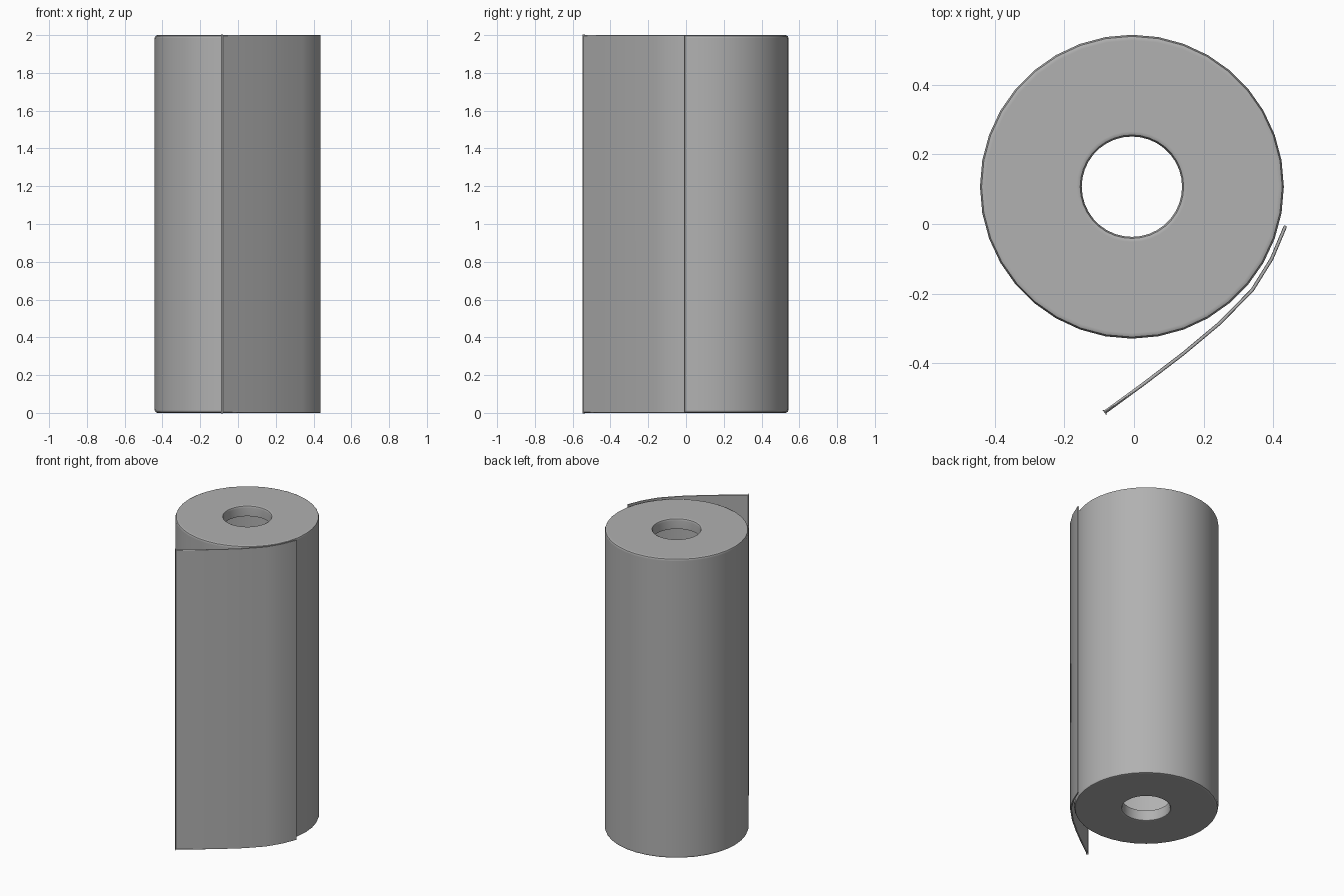
import bpy, bmesh, math
from mathutils import Vector

if "Cube" in bpy.data.objects:
    bpy.data.objects.remove(bpy.data.objects["Cube"])

CX, CY = -0.006, 0.107
SIDES = 36

grey = bpy.data.materials.new("mid_grey")
grey.diffuse_color = (0.44, 0.44, 0.44, 1)
grey.use_nodes = True
grey.node_tree.nodes["Principled BSDF"].inputs["Base Color"].default_value = grey.diffuse_color


def make_object(name, bm):
    bmesh.ops.recalc_face_normals(bm, faces=bm.faces)
    mesh = bpy.data.meshes.new(name)
    bm.to_mesh(mesh)
    bm.free()
    mesh.materials.append(grey)
    obj = bpy.data.objects.new(name, mesh)
    bpy.context.collection.objects.link(obj)
    bpy.ops.object.select_all(action='DESELECT')
    obj.select_set(True)
    bpy.context.view_layer.objects.active = obj
    bpy.ops.object.shade_smooth_by_angle(angle=math.radians(40))
    # Keep the large faces flat-looking beside the small bevels
    wn = obj.modifiers.new("weighted_normals", 'WEIGHTED_NORMAL')
    wn.keep_sharp = True
    wn.weight = 100
    return obj


# Roll: hollow lathe with rounded rims and a short lip inside each end hole
half = [(0.144, 0.07), (0.144, 0.016), (0.1485, 0.0047), (0.159, 0.0),
        (0.420, 0.0), (0.4313, 0.0047), (0.436, 0.016)]
profile = half + [(r, 2.0 - z) for r, z in reversed(half)]
bm = bmesh.new()
rings = []
for r, z in profile:
    rings.append([bm.verts.new((CX + r * math.cos(a), CY + r * math.sin(a), z))
                  for a in (2 * math.pi * i / SIDES for i in range(SIDES))])
for lower, upper in zip(rings, rings[1:]):
    for i in range(SIDES):
        j = (i + 1) % SIDES
        bm.faces.new((lower[i], lower[j], upper[j], upper[i]))
make_object("roll", bm)

# Loose sheet: thin strip peeling away from the roll
path = [Vector(p) for p in ((-0.085, -0.541), (0.03, -0.457), (0.14, -0.373),
                            (0.243, -0.287), (0.339, -0.19), (0.395, -0.10),
                            (0.435, -0.005))]
inner, outer = [], []
for i, p in enumerate(path):
    t = (path[min(i + 1, len(path) - 1)] - path[max(i - 1, 0)]).normalized()
    n = Vector((t.y, -t.x)) * 0.005
    inner.append(p - n)
    outer.append(p + n)
bm = bmesh.new()
columns = [[bm.verts.new((q.x, q.y, z)) for q, z in
            ((a, 0), (b, 0), (b, 2), (a, 2))] for a, b in zip(inner, outer)]
for c, d in zip(columns, columns[1:]):
    for i in range(4):
        j = (i + 1) % 4
        bm.faces.new((c[i], c[j], d[j], d[i]))
bm.faces.new(columns[0])
bm.faces.new(columns[-1])
bm.normal_update()
# Soften the thin borders of the sheet
border = [e for e in bm.edges if e.calc_face_angle(0) > math.radians(60)]
bmesh.ops.bevel(bm, geom=border, offset=0.004, segments=2, profile=0.5,
                affect='EDGES')
make_object("loose_sheet", bm)
